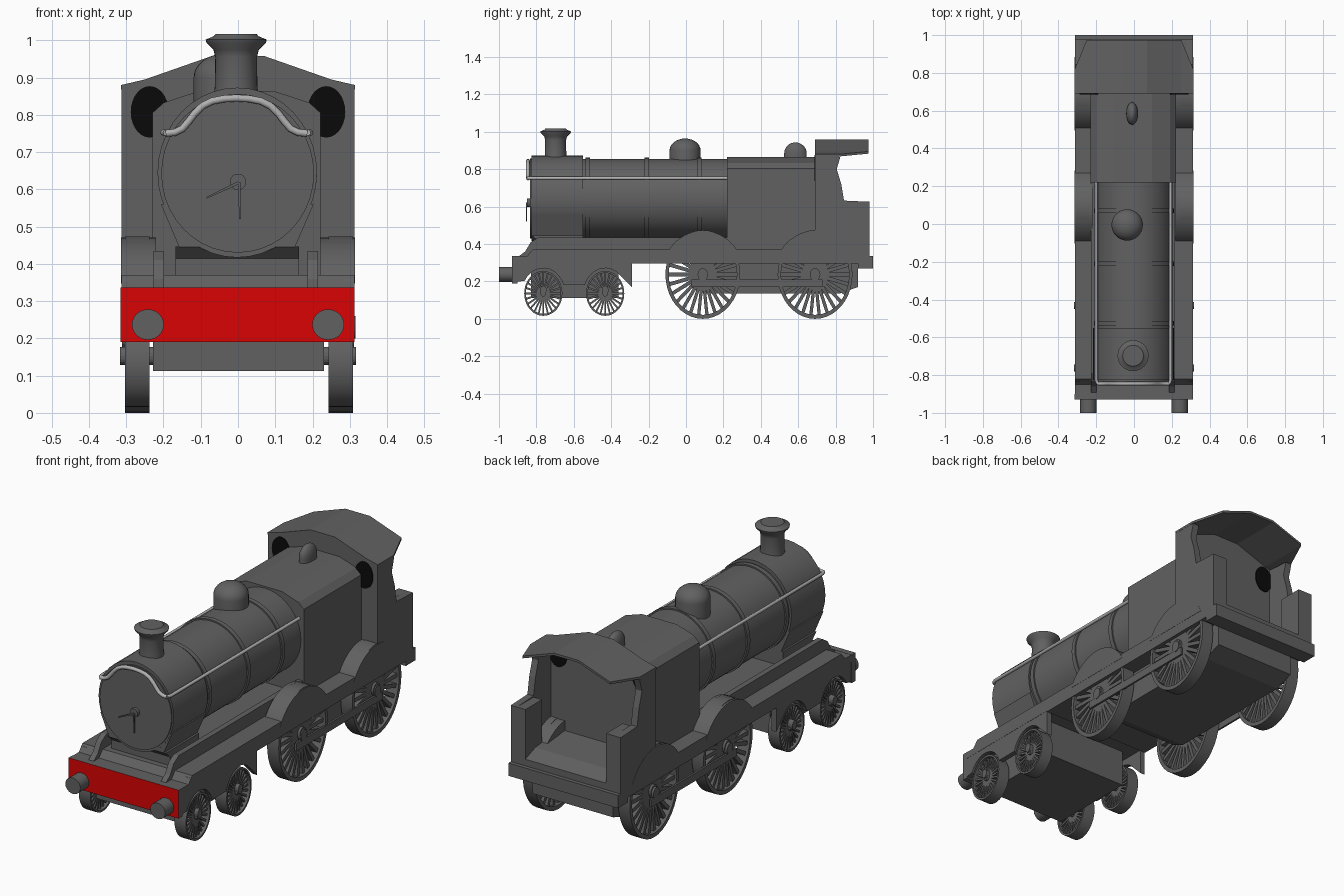
import bpy, bmesh, math
from mathutils import Matrix

cube = bpy.data.objects.get("Cube")
if cube:
    bpy.data.objects.remove(cube, do_unlink=True)


def material(name, rgb):
    m = bpy.data.materials.new(name)
    m.use_nodes = True
    m.diffuse_color = (*rgb, 1)
    bsdf = m.node_tree.nodes["Principled BSDF"]
    bsdf.inputs["Base Color"].default_value = (*rgb, 1)
    bsdf.inputs["Roughness"].default_value = 0.7
    return m


GREY = material("dark grey", (0.12, 0.12, 0.12))
RED = material("red", (0.7, 0.001, 0.001))
BLACK = material("black", (0.003, 0.003, 0.003))
STEEL = material("light grey", (0.44, 0.44, 0.44))


def finish(name, bm, mat=GREY, smooth=False):
    bmesh.ops.recalc_face_normals(bm, faces=bm.faces)
    me = bpy.data.meshes.new(name)
    bm.to_mesh(me)
    bm.free()
    ob = bpy.data.objects.new(name, me)
    bpy.context.collection.objects.link(ob)
    me.materials.append(mat)
    if smooth:
        bpy.ops.object.select_all(action='DESELECT')
        ob.select_set(True)
        bpy.context.view_layer.objects.active = ob
        bpy.ops.object.shade_smooth_by_angle(angle=math.radians(35))
    return ob


def prism(name, pts, axis, a, b, mat=GREY, smooth=False):
    """Extrude a 2D outline along an axis from a to b."""
    place = {'x': lambda p, h: (h, p[0], p[1]),
             'y': lambda p, h: (p[0], h, p[1]),
             'z': lambda p, h: (p[0], p[1], h)}[axis]
    bm = bmesh.new()
    low = [bm.verts.new(place(p, a)) for p in pts]
    high = [bm.verts.new(place(p, b)) for p in pts]
    bm.faces.new(low)
    bm.faces.new(high)
    for i in range(len(pts)):
        j = (i + 1) % len(pts)
        bm.faces.new((low[i], low[j], high[j], high[i]))
    return finish(name, bm, mat, smooth)


def box(name, x, y, z):
    return prism(name, [(x[0], y[0]), (x[1], y[0]), (x[1], y[1]), (x[0], y[1])], 'z', *z)


def ellipse(cx, cy, rx, ry, n=40, start=0, end=360):
    full = end - start == 360
    steps = n if full else n + 1
    angles = [math.radians(start + (end - start) * i / n) for i in range(steps)]
    return [(cx + rx * math.cos(t), cy + ry * math.sin(t)) for t in angles]


def both(name, pts, a, b, smooth=False, mid=0):
    """Extrude a side outline on the left and on the right."""
    for side, s in (("left", 1), ("right", -1)):
        prism(f"{side}_{name}", pts, 'x', mid + s * a, mid + s * b, GREY, smooth)


def lathe(name, profile, centre, scale=(1, 1, 1)):
    bm = bmesh.new()
    vs = [bm.verts.new((r, 0, z)) for r, z in profile]
    edges = [bm.edges.new(e) for e in zip(vs, vs[1:])]
    bmesh.ops.spin(bm, geom=vs + edges, axis=(0, 0, 1), cent=(0, 0, 0),
                   angle=math.tau, steps=32, use_duplicate=False)
    bmesh.ops.remove_doubles(bm, verts=bm.verts, dist=0.0002)
    bm.transform(Matrix.Translation(centre) @ Matrix.Diagonal((*scale, 1)))
    return finish(name, bm, GREY, True)


def tube(name, pts, radius):
    cu = bpy.data.curves.new(name, 'CURVE')
    cu.dimensions = '3D'
    cu.bevel_depth = radius
    cu.bevel_resolution = 3
    cu.use_fill_caps = True
    sp = cu.splines.new('POLY')
    sp.points.add(len(pts) - 1)
    for p, co in zip(sp.points, pts):
        p.co = (*co, 1)
    ob = bpy.data.objects.new(name, cu)
    cu.materials.append(STEEL)
    bpy.context.collection.objects.link(ob)


def wheel(name, x, y, z, r, rz, spokes):
    """Rim, spokes and hub, turning about x."""
    bm = bmesh.new()
    w, inner = 0.033, r * 0.91
    vs = [bm.verts.new(p) for p in ((-w, r, 0), (w, r, 0), (w, inner, 0), (-w, inner, 0))]
    edges = [bm.edges.new((vs[i], vs[(i + 1) % 4])) for i in range(4)]
    bmesh.ops.spin(bm, geom=vs + edges, axis=(1, 0, 0), cent=(0, 0, 0),
                   angle=math.tau, steps=40, use_duplicate=False)
    bmesh.ops.remove_doubles(bm, verts=bm.verts, dist=0.0002)
    for i in range(spokes):
        m = (Matrix.Rotation(math.tau * i / spokes, 4, 'X')
             @ Matrix.Translation((0, r * 0.52, 0))
             @ Matrix.Diagonal((0.04, r * 0.84, r * 0.085, 1)))
        bmesh.ops.create_cube(bm, size=1, matrix=m)
    bmesh.ops.create_cone(bm, cap_ends=True, segments=20, radius1=r * 0.14, radius2=r * 0.14,
                          depth=0.066, matrix=Matrix.Rotation(math.pi / 2, 4, 'Y'))
    bm.transform(Matrix.Translation((x, y, z)) @ Matrix.Diagonal((1, 1, rz / r, 1)))
    finish(name, bm, GREY, True)


# Boiler, smokebox and bands
prism("boiler", ellipse(0, 0.643, 0.205, 0.212), 'y', -0.56, 0.25, GREY, True)
prism("smokebox", ellipse(-0.002, 0.645, 0.214, 0.228), 'y', -0.827, -0.55, GREY, True)
prism("smokebox_door", ellipse(-0.001, 0.643, 0.205, 0.213), 'y', -0.833, -0.82, GREY, True)
for i, y in enumerate((-0.525, -0.21, 0.07)):
    prism(f"boiler_band_{i}", ellipse(0, 0.643, 0.212, 0.219), 'y', y - 0.012, y + 0.012, GREY, True)
prism("smokebox_saddle", [(-0.158, 0.445), (0.153, 0.445), (0.203, 0.56), (-0.207, 0.56)], 'y', -0.825, -0.55)
# Saddle foot, undercut at the front
prism("saddle_foot", [(-0.823, 0.446), (-0.79, 0.415), (-0.79, 0.36), (-0.55, 0.36), (-0.55, 0.446)],
      'x', -0.168, 0.164)

# Door handles
prism("door_hub", ellipse(0, 0.62, 0.022, 0.022, 16), 'y', -0.85, -0.83)
prism("door_handle_long", [(-0.085, 0.575), (-0.084, 0.58), (0, 0.622), (0.003, 0.614)], 'y', -0.856, -0.85)
prism("door_handle_short", [(0.003, 0.52), (0.008, 0.52), (0.007, 0.62), (0, 0.62)], 'y', -0.856, -0.85)

# Chimney and domes
lathe("chimney", [(0, 0.82), (0.062, 0.82), (0.057, 0.88), (0.056, 0.955), (0.061, 0.975), (0.08, 0.994),
                  (0.082, 1.002), (0.06, 1.011), (0.055, 1.017), (0, 1.017)], (-0.005, -0.697, 0))
cap = [(math.cos(t * math.pi / 16), math.sin(t * math.pi / 16)) for t in range(9)]
lathe("steam_dome", [(0.083, 0.78)] + [(0.083 * c, 0.9 + 0.064 * s) for c, s in cap], (-0.036, -0.005, 0))
lathe("safety_valve_cover", [(0.06, 0.83)] + [(0.06 * c, 0.885 + 0.058 * s) for c, s in cap],
      (-0.01, 0.585, 0), (0.52, 1, 1))

# Handrails
arch = [(0.19, 0.75), (0.165, 0.753), (0.145, 0.763), (0.128, 0.783), (0.112, 0.804),
        (0.09, 0.825), (0.065, 0.837), (0.035, 0.843)]
tube("front_handrail", [(-x - 0.004, -0.845, z) for x, z in arch] + [(-0.004, -0.845, 0.845)]
     + [(x - 0.004, -0.845, z) for x, z in reversed(arch)], 0.01)
for side, s in (("left", 1), ("right", -1)):
    tube(f"{side}_handrail", [(s * 0.19 - 0.003, -0.845, 0.752), (s * 0.197 - 0.003, -0.825, 0.752),
                              (s * 0.197 - 0.003, 0.23, 0.752)], 0.0085)

# Firebox
prism("firebox", [(-0.23, 0.3), (0.222, 0.3), (0.222, 0.805), (0.191, 0.833), (0.096, 0.864),
                  (-0.104, 0.864), (-0.199, 0.833), (-0.23, 0.805)], 'y', 0.22, 0.7)

# Running board, frames and beams
box("running_board", (-0.313, 0.313), (-0.29, 0.98), (0.295, 0.37))
prism("front_deck", [(-0.925, 0.3), (-0.28, 0.3), (-0.28, 0.37), (-0.82, 0.37),
                     (-0.85, 0.335), (-0.925, 0.335)], 'x', -0.313, 0.313)
both("frame_plate", [(-0.9, 0.33), (0.23, 0.33), (0.23, 0.435), (-0.79, 0.435), (-0.83, 0.41), (-0.86, 0.36)],
     0.192, 0.221, mid=-0.006)
arches = (ellipse(-0.763, 0.136, 0.115, 0.135, 10, 150, 20)
          + ellipse(-0.432, 0.136, 0.115, 0.135, 10, 160, 55))
both("front_valance", [(-0.925, 0.33), (-0.925, 0.195)] + arches
     + [(-0.29, 0.17), (-0.29, 0.36), (-0.83, 0.36), (-0.85, 0.33)], 0.285, 0.312)
beam = box("front_beam", (-0.315, 0.313), (-0.93, -0.9), (0.19, 0.336))
beam.data.materials.append(RED)
for face in beam.data.polygons:
    face.material_index = int(face.normal.y < -0.5)
box("rear_beam", (-0.313, 0.313), (0.92, 1.0), (0.27, 0.336))
for side, s in (("left", 1), ("right", -1)):
    prism(f"{side}_buffer", ellipse(s * 0.242, 0.237, 0.043, 0.041, 24), 'y', -1.0, -0.925, GREY, True)

# Underframes
box("bogie_frame", (-0.228, 0.231), (-0.83, -0.36), (0.112, 0.31))
prism("main_frame", [(0.03, 0.31), (0.03, 0.165), (0.1, 0.135), (0.82, 0.135), (0.92, 0.17), (0.92, 0.31)],
      'x', -0.228, 0.231)

# Wheels, rods and splashers
for side, s in (("left", 1), ("right", -1)):
    for place, y in (("front", -0.763), ("rear", -0.432)):
        wheel(f"{side}_{place}_bogie_wheel", s * 0.273 + 0.003, y, 0.136, 0.102, 0.12, 24)
        prism(f"{side}_{place}_axle_cap", ellipse(y, 0.153, 0.018, 0.024, 16), 'x', s * 0.2, s * 0.317)
    for place, y in (("front", 0.09), ("rear", 0.69)):
        wheel(f"{side}_{place}_driving_wheel", s * 0.273 + 0.003, y, 0.237, 0.2, 0.237, 26)
        prism(f"{side}_{place}_crank_pin", ellipse(y, 0.23, 0.025, 0.03, 16), 'x', s * 0.2, s * 0.315)
both("coupling_rod", [(0.03, 0.17), (0.73, 0.17), (0.73, 0.21), (0.03, 0.21)], 0.302, 0.312)
for place, y, inner in (("front", 0.09, 0.22), ("rear", 0.69, 0.2)):
    both(f"{place}_splasher", ellipse(y, 0.237, 0.22, 0.234, 20, 28, 152), inner, 0.314, True)

# Cab front with windows
outline = [(0.313, 0.872), (0.25, 0.89), (0.07, 0.953)]
prism("cab_front", [(-0.313, 0.34), (0.313, 0.34)] + outline + [(-x, z) for x, z in reversed(outline)],
      'y', 0.69, 0.702)
for side, s in (("left", 1), ("right", -1)):
    for face, y in (("outer", 0.686), ("inner", 0.7)):
        prism(f"{side}_{face}_cab_window", ellipse(s * 0.237, 0.808, 0.051, 0.069, 28), 'y', y, y + 0.006, BLACK)

# Cab sides, bunkers and footplate
both("cab_side", [(0.69, 0.33), (0.98, 0.33), (0.98, 0.626), (0.845, 0.632), (0.83, 0.72),
                  (0.806, 0.8), (0.825, 0.866), (0.69, 0.875)], 0.278, 0.313)
both("cab_bunker", [(0.845, 0.33), (0.98, 0.33), (0.98, 0.626), (0.845, 0.626)], 0.23, 0.312)
prism("footplate", [(0.7, 0.33), (0.98, 0.33), (0.98, 0.37), (0.9, 0.4), (0.7, 0.42)], 'x', -0.29, 0.29)

# Cab roof with clipped rear corners
bm = bmesh.new()
rim = [(-0.314, 0.88, 0.82), (-0.25, 0.895, 0.975), (-0.07, 0.958, 0.975)]
rim += [(-x, z, y) for x, z, y in reversed(rim)]
rows = [[bm.verts.new((x, y if back else 0.69, z - drop)) for x, z, y in rim]
        for drop, back in ((0, 0), (0, 1), (0.012, 1), (0.012, 0))]
for k in range(4):
    a, b = rows[k], rows[(k + 1) % 4]
    for i in range(len(rim) - 1):
        bm.faces.new((a[i], a[i + 1], b[i + 1], b[i]))
for end in (0, -1):
    bm.faces.new([row[end] for row in rows])
finish("cab_roof", bm)
